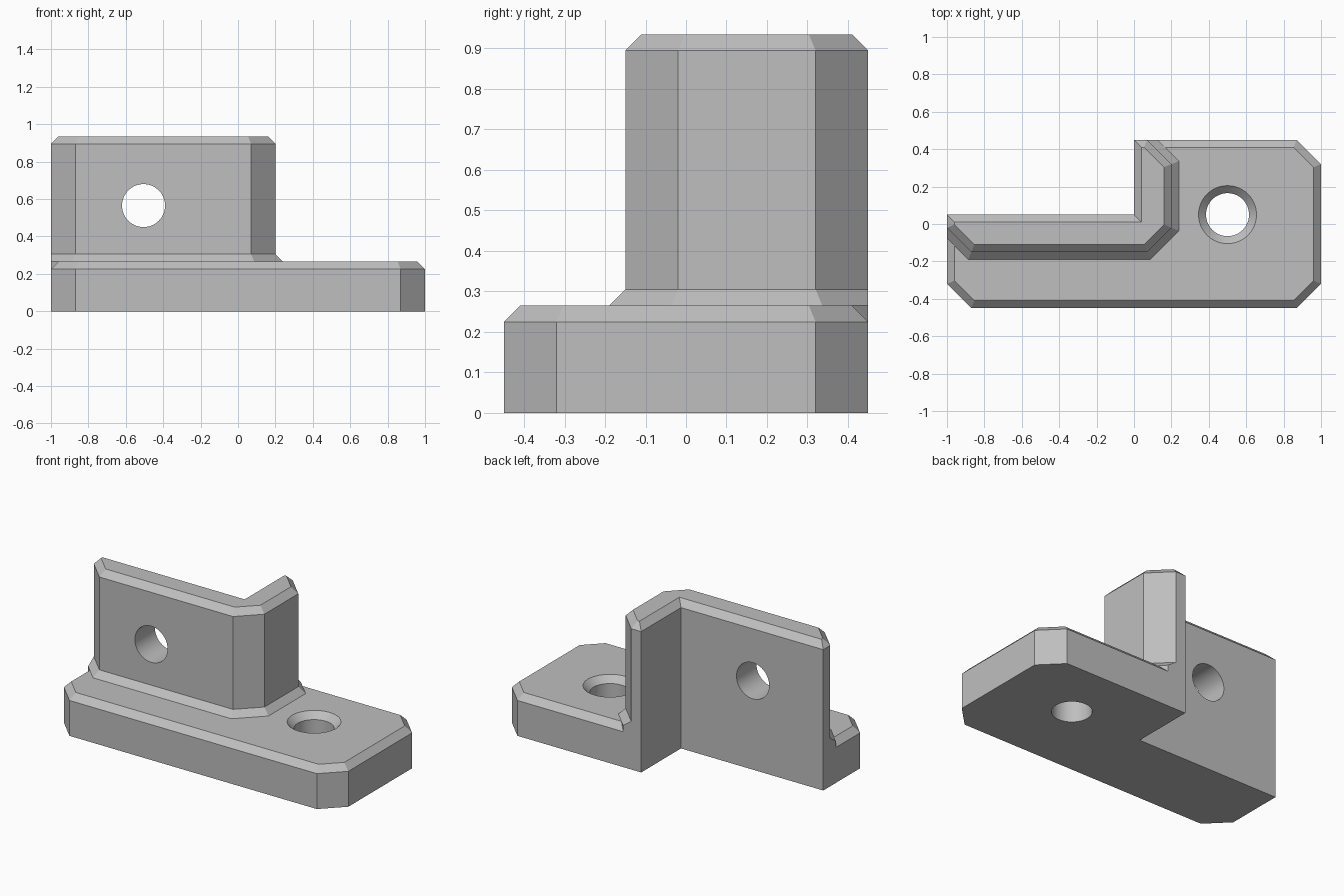
import bpy, bmesh, math
from mathutils import Matrix, Vector

if "Cube" in bpy.data.objects:
    bpy.data.objects.remove(bpy.data.objects["Cube"], do_unlink=True)

grey = bpy.data.materials.new("plain grey")
grey.use_nodes = True
grey.diffuse_color = (0.52, 0.52, 0.52, 1)
grey.node_tree.nodes["Principled BSDF"].inputs["Base Color"].default_value = (0.52, 0.52, 0.52, 1)


def offset(points, dist):
    """Move every edge of a counter-clockwise outline outward by its distance."""
    n = len(points)
    if not isinstance(dist, list):
        dist = [dist] * n
    pts = [Vector(p) for p in points]
    normals = []
    for i in range(n):
        d = (pts[(i + 1) % n] - pts[i]).normalized()
        normals.append(Vector((d.y, -d.x)))
    result = []
    for i in range(n):
        a, b = normals[i - 1], normals[i]
        da, db = dist[i - 1], dist[i]
        det = a.x * b.y - a.y * b.x
        result.append(pts[i] + Vector((da * b.y - db * a.y, db * a.x - da * b.x)) / det)
    return result


def loft(name, sections, matrix=Matrix()):
    """Solid through stacked (outline, height) sections."""
    bm = bmesh.new()
    rings = [[bm.verts.new((p[0], p[1], z)) for p in outline] for outline, z in sections]
    n = len(rings[0])
    for low, high in zip(rings, rings[1:]):
        for i in range(n):
            j = (i + 1) % n
            bm.faces.new((low[i], low[j], high[j], high[i]))
    bm.faces.new(rings[0][::-1])
    bm.faces.new(rings[-1])
    bm.transform(matrix)
    bmesh.ops.recalc_face_normals(bm, faces=bm.faces[:])
    mesh = bpy.data.meshes.new(name)
    bm.to_mesh(mesh)
    bm.free()
    mesh.materials.append(grey)
    obj = bpy.data.objects.new(name, mesh)
    bpy.context.collection.objects.link(obj)
    return obj


def circle(radius, sides=64):
    return [(radius * math.cos(math.tau * i / sides), radius * math.sin(math.tau * i / sides))
            for i in range(sides)]


def combine(target, other, operation):
    mod = target.modifiers.new(operation, 'BOOLEAN')
    mod.operation = operation
    mod.solver = 'EXACT'
    mod.object = other
    bpy.context.view_layer.objects.active = target
    bpy.ops.object.modifier_apply(modifier=mod.name)
    bpy.data.objects.remove(other, do_unlink=True)


C = 0.04            # chamfer size
BASE_TOP, WALL_TOP = 0.265, 0.935

# Base plate with clipped corners and a notch at the back right
base_outline = [(-1, -0.32), (-0.87, -0.45), (0.87, -0.45), (1, -0.32), (1, 0.32),
                (0.87, 0.45), (0, 0.45), (0, 0.05), (-1, 0.05)]
bracket = loft("angle_bracket", [(base_outline, 0), (base_outline, BASE_TOP - C),
                                 (offset(base_outline, -C), BASE_TOP)])

# L-shaped upright wall
wall_outline = [(-1, -0.02), (-0.87, -0.15), (0.07, -0.15), (0.2, -0.02), (0.2, 0.32),
                (0.07, 0.45), (0, 0.45), (0, 0.05), (-1, 0.05)]
wall = loft("wall", [(wall_outline, 0), (wall_outline, WALL_TOP - C),
                     (offset(wall_outline, -C), WALL_TOP)])

# Sloped skirt along the outer foot of the wall
skirt_outline = offset(wall_outline, [C] * 5 + [0] * 4)
skirt = loft("skirt", [(skirt_outline, 0.1), (skirt_outline, BASE_TOP),
                       (wall_outline, BASE_TOP + C)])

combine(bracket, wall, 'UNION')
combine(bracket, skirt, 'UNION')

# Countersunk hole down through the base
R = 0.115
base_hole = loft("base_hole", [(circle(R), -0.1), (circle(R), BASE_TOP - C),
                               (circle(R + 2 * C), BASE_TOP + C)],
                 Matrix.Translation((0.5, 0.05, 0)))
combine(bracket, base_hole, 'DIFFERENCE')

# Plain hole through the wall
wall_hole = loft("wall_hole", [(circle(R), -0.3), (circle(R), 0.3)],
                 Matrix.Translation((-0.505, 0, 0.565)) @ Matrix.Rotation(math.pi / 2, 4, 'X'))
combine(bracket, wall_hole, 'DIFFERENCE')

# Smooth hole walls, crisp chamfers
bpy.ops.object.select_all(action='DESELECT')
bracket.select_set(True)
bpy.context.view_layer.objects.active = bracket
bpy.ops.object.shade_smooth_by_angle(angle=math.radians(25))
